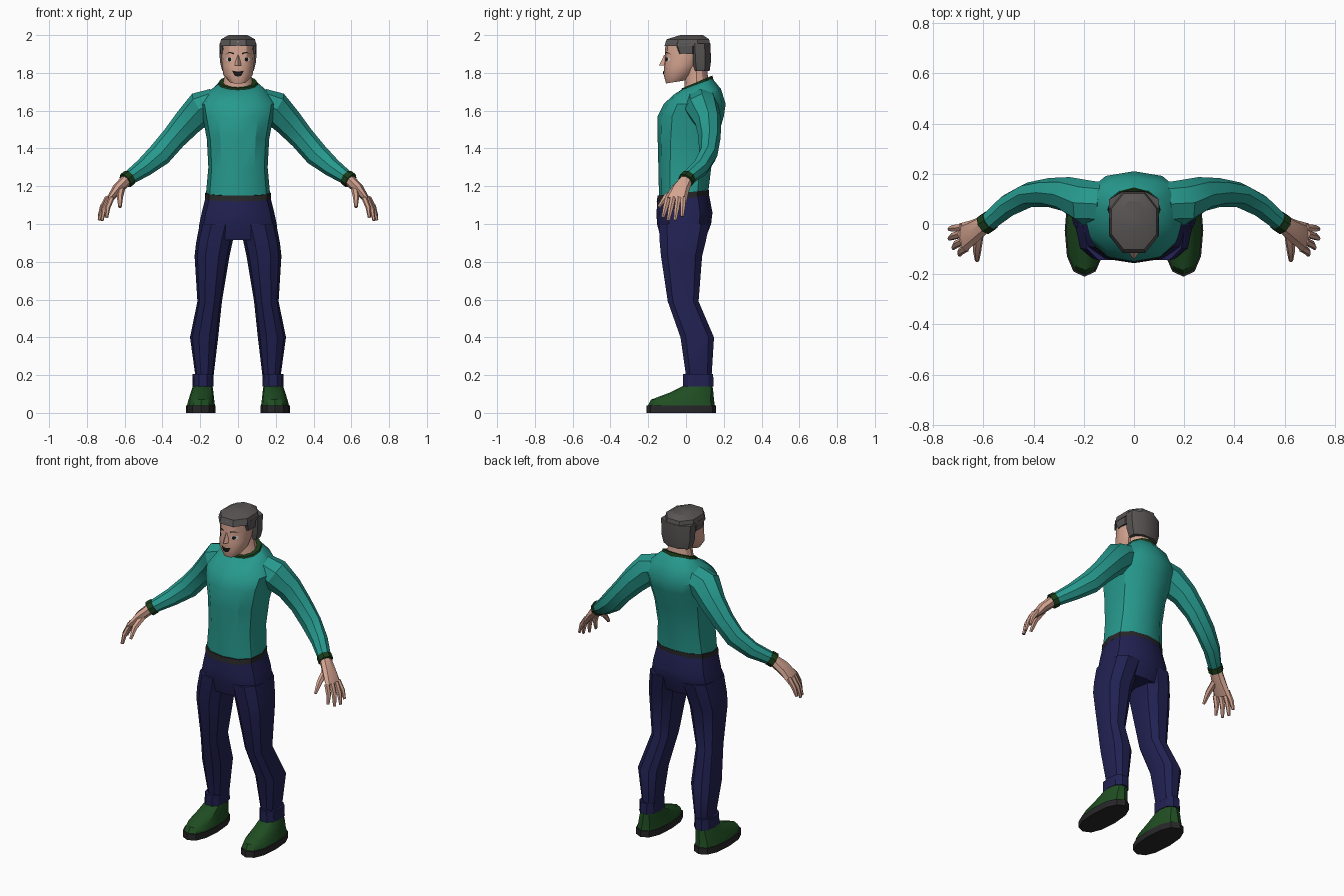
import bpy, bmesh, math
from mathutils import Vector
from mathutils.bvhtree import BVHTree

if "Cube" in bpy.data.objects:
    bpy.data.objects.remove(bpy.data.objects["Cube"])


def material(name, r, g, b):
    m = bpy.data.materials.new(name)
    m.diffuse_color = (r, g, b, 1)
    m.use_nodes = True
    m.node_tree.nodes["Principled BSDF"].inputs["Base Color"].default_value = m.diffuse_color
    return m


TEAL = material("teal knit", 0.02, 0.32, 0.27)
NAVY = material("navy cloth", 0.015, 0.015, 0.085)
SHOE = material("green leather", 0.014, 0.075, 0.016)
TRIM = material("dark green trim", 0.01, 0.045, 0.01)
SKIN = material("skin", 0.66, 0.37, 0.28)
HAIR = material("grey hair", 0.10, 0.09, 0.09)
BLACK = material("black", 0.008, 0.008, 0.008)
DARK = material("charcoal", 0.02, 0.02, 0.022)
WHITE = material("eye white", 0.7, 0.7, 0.7)


def ring(z, x0, x1, yf, yb, tilt=0, n=12, p=2.4, phase=0.0):
    """Level superellipse from x0..x1 and yf..yb; tilt lifts the back and drops the front."""
    cx, cy, w, d = (x0 + x1) / 2, (yf + yb) / 2, (x1 - x0) / 2, (yb - yf) / 2
    top = math.cos(phase) ** (2 / p)
    pts = []
    for i in range(n):
        a = 2 * math.pi * i / n + phase
        c, s = math.cos(a), math.sin(a)
        u = math.copysign(abs(c) ** (2 / p), c) / top
        v = math.copysign(abs(s) ** (2 / p), s) / top
        pts.append(Vector((cx + w * u, cy + d * v, z + tilt * v)))
    return pts


def add_object(name, bm, mat, mirror=False):
    me = bpy.data.meshes.new(name)
    bm.to_mesh(me)
    bm.free()
    me.materials.append(mat)
    ob = bpy.data.objects.new(name, me)
    bpy.context.collection.objects.link(ob)
    if mirror:
        ob.modifiers.new("Mirror", 'MIRROR').use_mirror_merge = False
    return ob


def loft(name, rings, mat, mirror=False):
    bm = bmesh.new()
    loops = [[bm.verts.new(p) for p in r] for r in rings]
    for a, b in zip(loops, loops[1:]):
        for i in range(len(a)):
            j = (i + 1) % len(a)
            bm.faces.new((a[i], a[j], b[j], b[i]))
    bm.faces.new(loops[0][::-1])
    bm.faces.new(loops[-1])
    bmesh.ops.recalc_face_normals(bm, faces=bm.faces)
    return add_object(name, bm, mat, mirror)


def tube(name, path, mat, n=8):
    """Mirrored limb through (x, y, z, radius across, radius along y)."""
    pts = [Vector(q[:3]) for q in path]
    rings = []
    for i, (c, q) in enumerate(zip(pts, path)):
        t = (pts[min(i + 1, len(pts) - 1)] - pts[max(i - 1, 0)]).normalized()
        b = t.cross(Vector((0, 1, 0))).normalized()
        u = b.cross(t)
        rings.append([c + b * q[3] * math.cos(2 * math.pi * k / n)
                      + u * q[4] * math.sin(2 * math.pi * k / n) for k in range(n)])
    return loft(name, rings, mat, True)


def sym(z, w, yf, yb, tilt=0, **kw):
    return ring(z, -w, w, yf, yb, tilt, **kw)


# Sweater body with collar and waistband
loft("sweater_body", [sym(*r) for r in (
    (1.155, .170, -.143, .118, .015), (1.30, .157, -.146, .135, .01),
    (1.45, .165, -.150, .165), (1.57, .188, -.150, .200),
    (1.635, .20, -.118, .21), (1.70, .16, -.065, .185, .015),
    (1.74, .105, -.025, .14, .03))], TEAL)
loft("collar", [sym(1.73, .108, -.030, .146, .032, p=2), sym(1.752, .102, -.022, .14, .034, p=2)], TRIM)
loft("waistband", [sym(1.135, .174, -.155, .122, .015), sym(1.165, .174, -.15, .122, .015)], DARK)

# Sleeves and cuffs
tube("sleeve", [(.12, .08, 1.645, .075, .085), (.19, .085, 1.617, .09, .09),
                (.265, .118, 1.54, .077, .07), (.34, .125, 1.455, .066, .058),
                (.415, .117, 1.368, .064, .05), (.50, .075, 1.297, .05, .046),
                (.58, .008, 1.242, .037, .038)], TEAL)
tube("sleeve_cuff", [(.573, .013, 1.247, .043, .043), (.597, -.003, 1.229, .043, .043)], TRIM)

# Hands
tube("palm", [(.588, .003, 1.235, .031, .035), (.638, -.03, 1.185, .029, .048),
              (.685, -.055, 1.125, .016, .06)], SKIN)
tube("thumb", [(.618, -.04, 1.185, .02, .02), (.625, -.105, 1.145, .017, .017),
               (.625, -.145, 1.09, .009, .009)], SKIN, 6)
for name, kx, ky, tx, ty, tz in (("index", .668, -.095, .695, -.122, 1.035),
                                 ("middle", .682, -.068, .72, -.095, 1.018),
                                 ("ring", .690, -.040, .735, -.058, 1.02),
                                 ("little", .685, -.014, .735, -.02, 1.04)):
    tube(name + "_finger", [(kx, ky, 1.14, .015, .016),
                            ((kx + tx) / 2 + .008, (ky + ty) / 2, (1.14 + tz) / 2, .014, .015),
                            (tx, ty, tz, .008, .009)], SKIN, 6)

# Trousers: hips, legs and turned-up cuffs
loft("trouser_hips", [sym(1.14, .172, -.152, .122, .015), sym(1.06, .192, -.156, .14),
                      sym(1.0, .205, -.154, .133), sym(.915, .21, -.13, .10)], NAVY)
loft("trouser_leg", [ring(*r, n=10) for r in (
    (1.0, .005, .203, -.15, .13), (.90, .03, .222, -.144, .108),
    (.83, .045, .230, -.137, .09), (.59, .085, .215, -.10, .07),
    (.40, .105, .254, -.033, .152), (.19, .13, .225, -.002, .138))], NAVY, True)
loft("trouser_cuff", [ring(.14, .13, .242, -.02, .15, n=10), ring(.205, .13, .24, -.02, .147, n=10)], NAVY, True)

# Shoes and soles
loft("shoe_sole", [ring(z, .118, .276, -.21, .16, n=12) for z in (0, .038)], DARK, True)
loft("shoe_upper", [ring(*r) for r in (
    (.038, .122, .27, -.202, .153), (.07, .126, .262, -.185, .148),
    (.108, .13, .25, -.085, .145), (.145, .135, .238, -.01, .14))], SHOE, True)

# Head, neck and nose
loft("neck", [sym(1.72, .085, -.01, .125, .02, p=2), sym(1.79, .07, -.005, .115, p=2),
              sym(1.85, .07, -.005, .11, p=2)], SKIN)
head = loft("head", [sym(*r, p=2.1) for r in (
    (1.752, .045, -.106, -.005, .008), (1.79, .078, -.118, .03), (1.84, .085, -.115, .07),
    (1.90, .088, -.112, .09), (1.965, .085, -.108, .09))], SKIN)
loft("nose", [sym(1.895, .006, -.116, -.09, n=4, p=2), sym(1.838, .018, -.143, -.09, n=4, p=2)], SKIN)

# Hair: back, crown and sideburns
OCT = dict(n=8, p=2.2, phase=math.pi / 8)
loft("hair_back", [sym(1.81, .083, .03, .125, **OCT), sym(1.86, .096, .02, .132, **OCT),
                   sym(1.955, .099, .015, .13, **OCT)], HAIR)
loft("hair_crown", [sym(1.942, .099, -.115, .13, **OCT), sym(1.978, .09, -.102, .122, **OCT),
                    sym(2.0, .05, -.03, .09, **OCT)], HAIR)
loft("sideburn", [ring(1.90, .07, .094, -.035, .04, n=8, p=5),
                  ring(1.955, .07, .098, -.055, .04, n=8, p=5)], HAIR, True)

# Painted face details: flat plates projected on the head
hb = bmesh.new()
hb.from_mesh(head.data)
face_tree = BVHTree.FromBMesh(hb)
hb.free()


def plate(name, outline, mat, lift, mirror=False):
    bm = bmesh.new()
    vs = []
    for x, z in outline:
        hit = face_tree.ray_cast(Vector((x, -1, z)), Vector((0, 1, 0)))[0]
        vs.append(bm.verts.new((x, (hit.y if hit else -.06) - lift, z)))
    f = bm.faces.new(vs)
    f.normal_update()
    if f.normal.y > 0:
        f.normal_flip()
    add_object(name, bm, mat, mirror)


def disc(x, z, rx, rz, n=8):
    return [(x + rx * math.cos(2 * math.pi * k / n), z + rz * math.sin(2 * math.pi * k / n)) for k in range(n)]


plate("eye", disc(.046, 1.872, .017, .011), WHITE, .003, True)
plate("pupil", disc(.045, 1.872, .010, .011), BLACK, .006, True)
plate("eyebrow", [(.022, 1.898), (.045, 1.906), (.066, 1.898), (.045, 1.912), (.022, 1.906)], BLACK, .004, True)
plate("mouth", [(-.032, 1.812), (0, 1.806), (.032, 1.812), (.017, 1.785), (0, 1.78), (-.017, 1.785)], BLACK, .006)

# Soft cloth shading with crisp creases
bpy.ops.object.select_all(action='SELECT')
bpy.context.view_layer.objects.active = head
bpy.ops.object.shade_smooth_by_angle(angle=math.radians(32))
